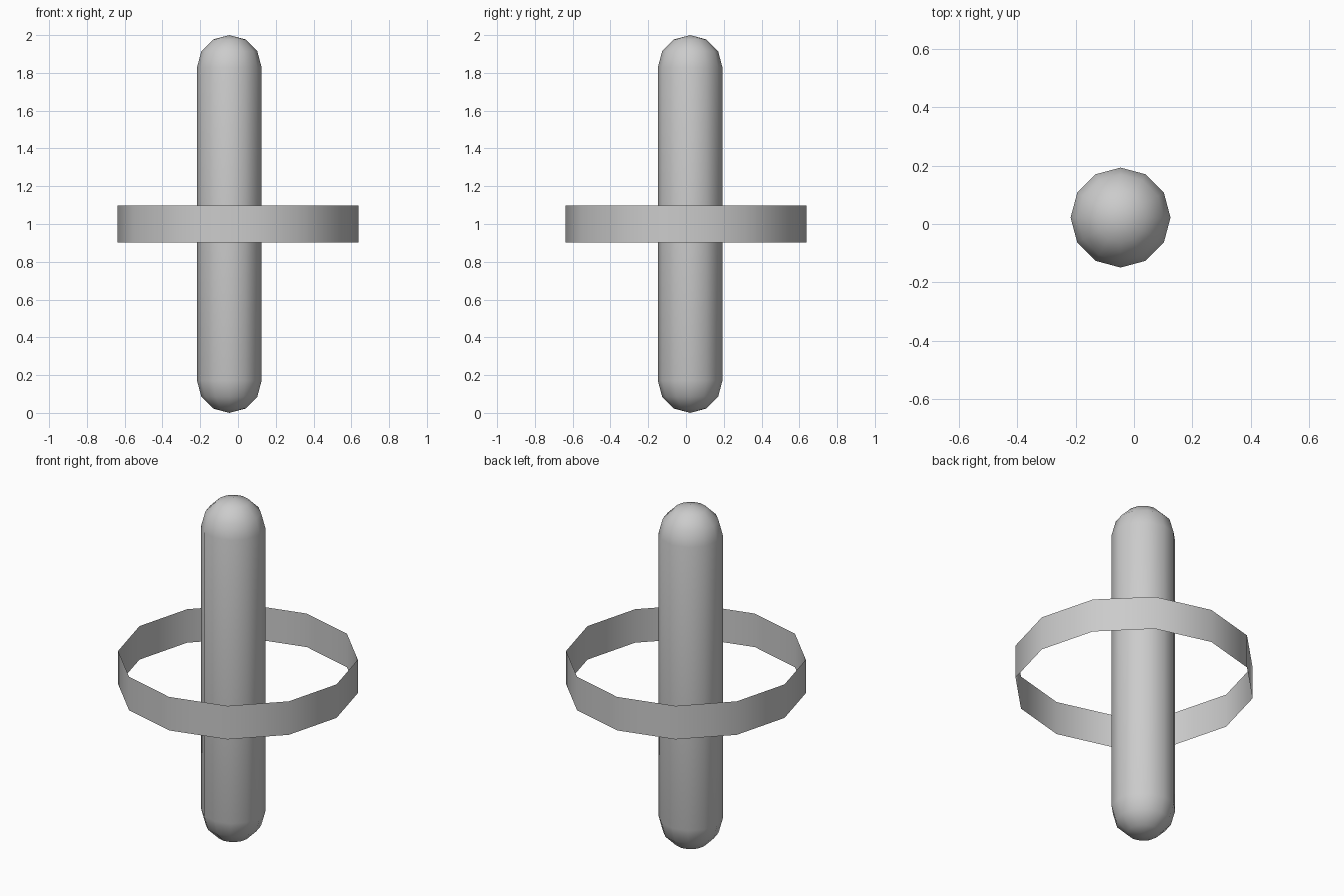
import bpy, bmesh
from math import sin, cos, pi

if "Cube" in bpy.data.objects:
    bpy.data.objects.remove(bpy.data.objects["Cube"])

SIDES = 12


def lathe(name, profile, centre):
    """Revolve an (r, z) profile, listed bottom to top, into a smooth 12-sided form."""
    bm = bmesh.new()
    pts = [bm.verts.new((r, 0, z)) for r, z in profile]
    edges = [bm.edges.new(pair) for pair in zip(pts, pts[1:])]
    bmesh.ops.spin(bm, geom=pts + edges, cent=(0, 0, 0), axis=(0, 0, 1),
                   angle=2 * pi, steps=SIDES)
    bmesh.ops.remove_doubles(bm, verts=bm.verts, dist=1e-4)
    bm.normal_update()
    # Make faces point away from the axis
    side = max(bm.faces, key=lambda f: f.calc_area())
    mid = side.calc_center_median()
    if side.normal.x * mid.x + side.normal.y * mid.y < 0:
        bmesh.ops.reverse_faces(bm, faces=bm.faces)
    for f in bm.faces:
        f.smooth = True
    mesh = bpy.data.meshes.new(name)
    bm.to_mesh(mesh)
    bm.free()
    obj = bpy.data.objects.new(name, mesh)
    obj.location = centre
    bpy.context.collection.objects.link(obj)
    return obj


# Upright capsule: two three-step domes joined by a straight shaft
R, H = 0.171, 2.0
angles = [i * pi / 6 for i in range(4)]
bottom = [(R * sin(a), R - R * cos(a)) for a in angles]
top = [(r, H - z) for r, z in reversed(bottom)]
lathe("capsule_post", bottom + top, (-0.046, 0.022, 0))

# Thin open band around the middle
lathe("ring_band", [(0.638, -0.098), (0.638, 0.098)], (0, 0, 1.0))
